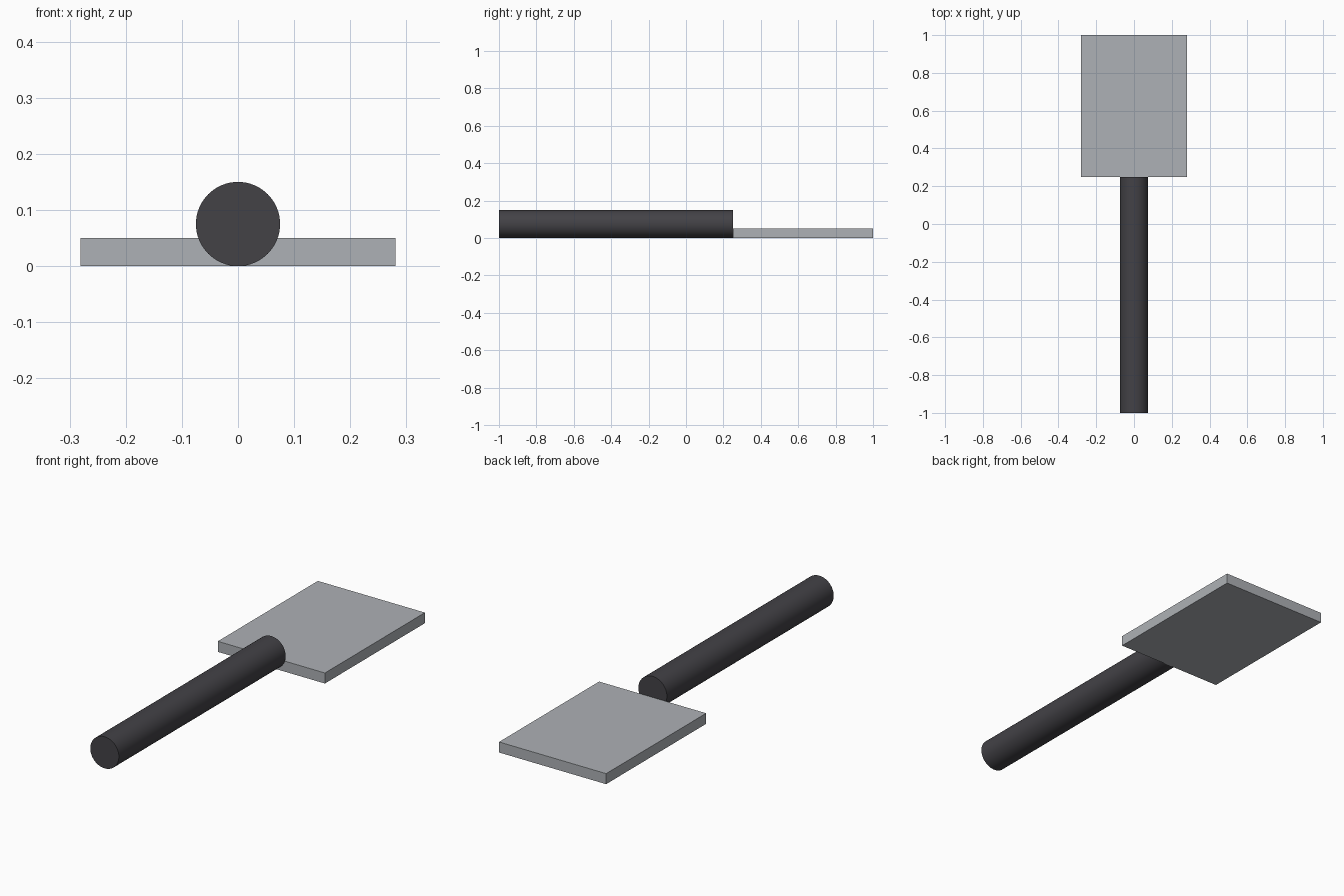
import bpy
import math

if "Cube" in bpy.data.objects:
    bpy.data.objects.remove(bpy.data.objects["Cube"], do_unlink=True)


def material(name, rgb):
    mat = bpy.data.materials.new(name)
    mat.use_nodes = True
    colour = (*rgb, 1)
    mat.diffuse_color = colour
    mat.node_tree.nodes["Principled BSDF"].inputs["Base Color"].default_value = colour
    return mat


steel = material("light steel grey", (0.42, 0.44, 0.465))
grip = material("dark charcoal", (0.056, 0.054, 0.062))

joint, radius = 0.25, 0.075
half_width, thickness = 0.281, 0.05

# Round handle lying along y, from the front end to the blade
bpy.ops.mesh.primitive_cylinder_add(
    vertices=64, radius=radius, depth=1 + joint,
    location=(0, (joint - 1) / 2, radius), rotation=(math.pi / 2, 0, 0))
handle = bpy.context.object
handle.name = "handle"
handle.data.materials.append(grip)
bpy.ops.object.shade_smooth_by_angle(angle=math.radians(30))

# Flat rectangular blade butted against the handle end
bpy.ops.mesh.primitive_cube_add(size=1, location=(0, (joint + 1) / 2, thickness / 2))
blade = bpy.context.object
blade.name = "blade"
blade.scale = (2 * half_width, 1 - joint, thickness)
bpy.ops.object.transform_apply(location=False, rotation=False, scale=True)
blade.data.materials.append(steel)
